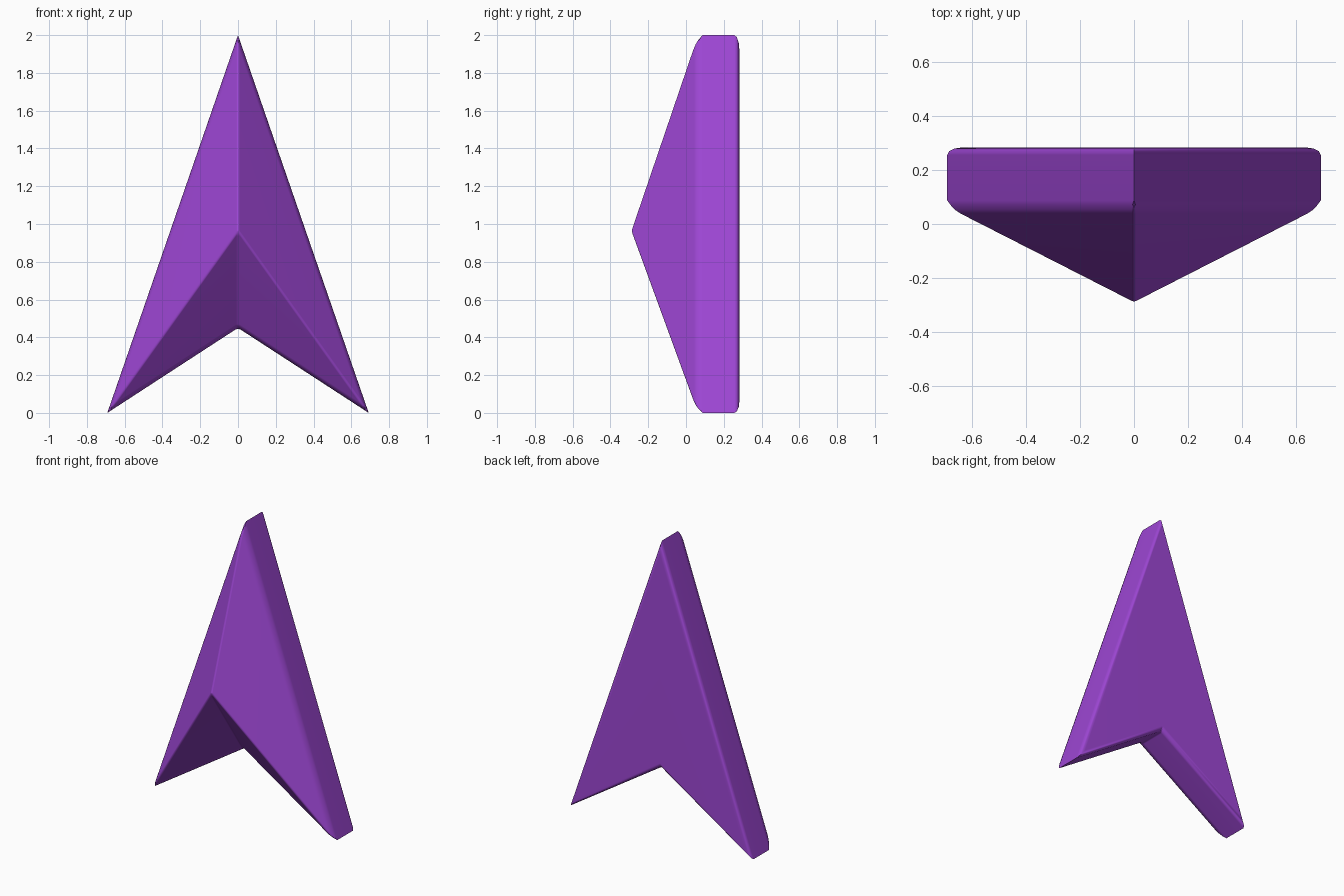
import bpy
import bmesh

cube = bpy.data.objects.get("Cube")
if cube:
    bpy.data.objects.remove(cube, do_unlink=True)

# Purple finish
purple = bpy.data.materials.new("purple")
purple.use_nodes = True
colour = (0.34, 0.062, 0.66, 1.0)
purple.diffuse_color = colour
purple.node_tree.nodes["Principled BSDF"].inputs["Base Color"].default_value = colour

# Arrowhead outline in x, z: tip, left wing, notch, right wing
outline = [(0, 2.0), (0.692, 0), (0, 0.45), (-0.692, 0)]
BACK, FRONT, APEX = 0.283, 0.06, (0, -0.293, 0.965)

bm = bmesh.new()
back = [bm.verts.new((x, BACK, z)) for x, z in outline]
front = [bm.verts.new((x, FRONT, z)) for x, z in outline]
apex = bm.verts.new(APEX)

# Back plate, as two halves because the outline is concave
bm.faces.new((back[0], back[1], back[2]))
bm.faces.new((back[0], back[2], back[3]))
# Side walls and the faceted front
for i in range(4):
    j = (i + 1) % 4
    bm.faces.new((back[i], back[j], front[j], front[i]))
    bm.faces.new((front[i], front[j], apex))
bm.normal_update()
bmesh.ops.recalc_face_normals(bm, faces=bm.faces[:])
bmesh.ops.dissolve_limit(bm, angle_limit=0.01, verts=bm.verts[:], edges=bm.edges[:])

# Bevel weights: full on the rims, light on ridges and notch, none on the wing ends
weight = bm.edges.layers.float.new("bevel_weight_edge")
for e in bm.edges:
    a, b = e.verts
    across = abs(a.co.y - b.co.y) > 0.1 and (a.co.xz - b.co.xz).length < 0.01
    if apex in e.verts:
        e[weight] = 0.4
    elif across:
        e[weight] = 0.6 if abs(a.co.z - 0.45) < 0.01 else 0.0
    else:
        e[weight] = 1.0

mesh = bpy.data.meshes.new("arrowhead")
bm.to_mesh(mesh)
bm.free()
mesh.materials.append(purple)
arrowhead = bpy.data.objects.new("arrowhead", mesh)
bpy.context.collection.objects.link(arrowhead)

# Rounded rims with smooth shading
bpy.context.view_layer.objects.active = arrowhead
arrowhead.select_set(True)
bevel = arrowhead.modifiers.new("rounded_edges", 'BEVEL')
bevel.limit_method = 'WEIGHT'
bevel.width = 0.027
bevel.segments = 3
bpy.ops.object.modifier_apply(modifier=bevel.name)
bpy.ops.object.shade_smooth_by_angle(angle=0.6)
normals = arrowhead.modifiers.new("flat_facets", 'WEIGHTED_NORMAL')
normals.keep_sharp = True
